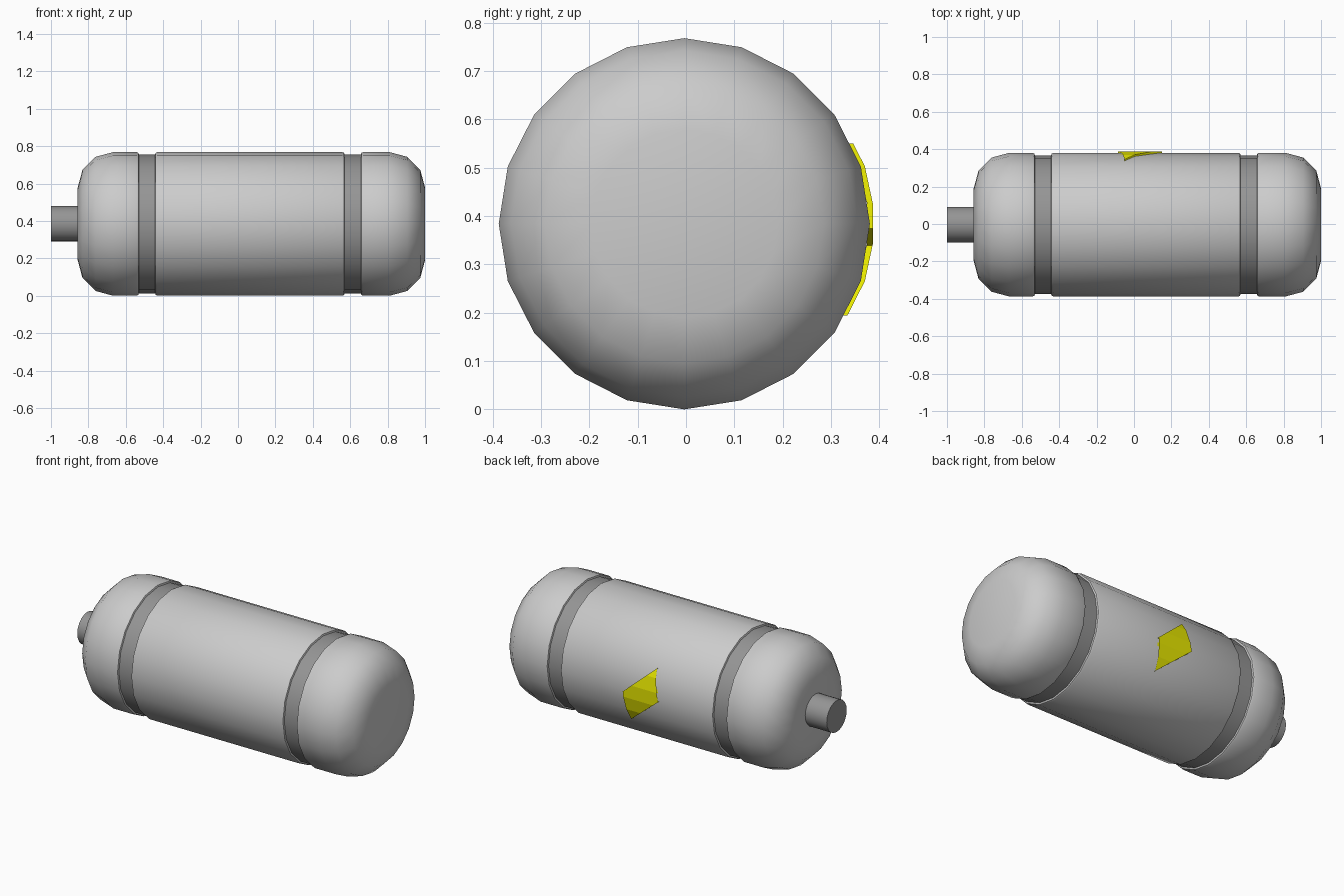
import bpy, bmesh, math

if "Cube" in bpy.data.objects:
    bpy.data.objects.remove(bpy.data.objects["Cube"])

CY, CZ, R = -0.0035, 0.384, 0.384   # axis position and body radius
GROOVE = 0.371                      # radius at the bottom of the grooves
BEV = 0.19                          # end rounding radius
SIDES = 20


def material(name, rgb):
    m = bpy.data.materials.new(name)
    m.diffuse_color = (*rgb, 1)
    m.use_nodes = True
    m.node_tree.nodes["Principled BSDF"].inputs["Base Color"].default_value = m.diffuse_color
    return m


dark = material("dark_grey", (0.3, 0.3, 0.3))
yellow = material("yellow", (0.8, 0.8, 0.0))


def finish(name, bm, mat=None, smooth=True):
    bmesh.ops.recalc_face_normals(bm, faces=bm.faces)
    me = bpy.data.meshes.new(name)
    bm.to_mesh(me)
    bm.free()
    ob = bpy.data.objects.new(name, me)
    bpy.context.collection.objects.link(ob)
    if mat:
        me.materials.append(mat)
    if smooth:
        bpy.ops.object.select_all(action='DESELECT')
        ob.select_set(True)
        bpy.context.view_layer.objects.active = ob
        bpy.ops.object.shade_smooth_by_angle(angle=math.radians(35))
    return ob


def lathe(name, profile, mat=None, cap_start=False, cap_end=False):
    """Spin (x, radius) points around the long axis."""
    bm = bmesh.new()
    rings = []
    for x, r in profile:
        rings.append([bm.verts.new((x, CY + r * math.cos(a), CZ + r * math.sin(a)))
                      for a in (2 * math.pi * i / SIDES for i in range(SIDES))])
    for a, b in zip(rings, rings[1:]):
        for i in range(SIDES):
            j = (i + 1) % SIDES
            bm.faces.new((a[i], a[j], b[j], b[i]))
    if cap_start:
        bm.faces.new(rings[0])
    if cap_end:
        bm.faces.new(rings[-1])
    finish(name, bm, mat)
    # flip outward for open shells
    me = bpy.data.objects[name].data
    f = max(me.polygons, key=lambda p: abs(p.normal.y))
    if f.normal.y * (f.center.y - CY) < 0:
        me.flip_normals()


def lip(x, d):
    """Small bevel then a wall down into a groove; d = direction to the groove."""
    return [(x - 0.012 * d, R), (x - 0.003 * d, R - 0.004), (x, GROOVE)]


def end_cap(name, x_end, x_groove, d):
    arc = [(x_end + d * BEV * (1 - math.cos(t)), R - BEV * (1 - math.sin(t)))
           for t in (math.radians(a) for a in (0, 30, 60, 90))]
    lathe(name, arc + lip(x_groove, d), cap_start=True)


# rounded ends, middle body, recessed bands
end_cap("left_end", -0.857, -0.53, 1)
end_cap("right_end", 1.0, 0.657, -1)
lathe("middle_body", lip(-0.443, -1)[::-1] + lip(0.57, 1))
lathe("left_band", [(-0.53, GROOVE), (-0.443, GROOVE)], dark)
lathe("right_band", [(0.57, GROOVE), (0.657, GROOVE)], dark)

# terminal pin
lathe("terminal", [(-1.0, 0.095), (-0.85, 0.095)], dark, True, True)


# lightning symbol wrapped over the back surface
def wrap(w):
    w = abs(w)
    if w < 0.04:
        return 0.387
    if w < 0.119:
        return 0.387 - 0.017 * (w - 0.04) / 0.079
    return 0.37 - 0.51 * (w - 0.119)


outline = [(-0.05, 0.166), (0.15, -0.01), (0.03, -0.045),
           (0.13, -0.19), (-0.085, -0.012), (0.018, 0.034)]
bm = bmesh.new()
face = bm.faces.new([bm.verts.new((x, 0, w)) for x, w in outline])
bmesh.ops.triangulate(bm, faces=[face])
for w in (-0.119, -0.04, 0.04, 0.119):
    bmesh.ops.bisect_plane(bm, geom=bm.verts[:] + bm.edges[:] + bm.faces[:],
                           plane_co=(0, 0, w), plane_no=(0, 0, 1))
for v in bm.verts:
    v.co.y = wrap(v.co.z)
    v.co.z += CZ
ext = bmesh.ops.extrude_face_region(bm, geom=bm.faces[:])
bmesh.ops.translate(bm, vec=(0, -0.012, 0),
                    verts=[g for g in ext["geom"] if isinstance(g, bmesh.types.BMVert)])
finish("bolt_symbol", bm, yellow, smooth=False)
